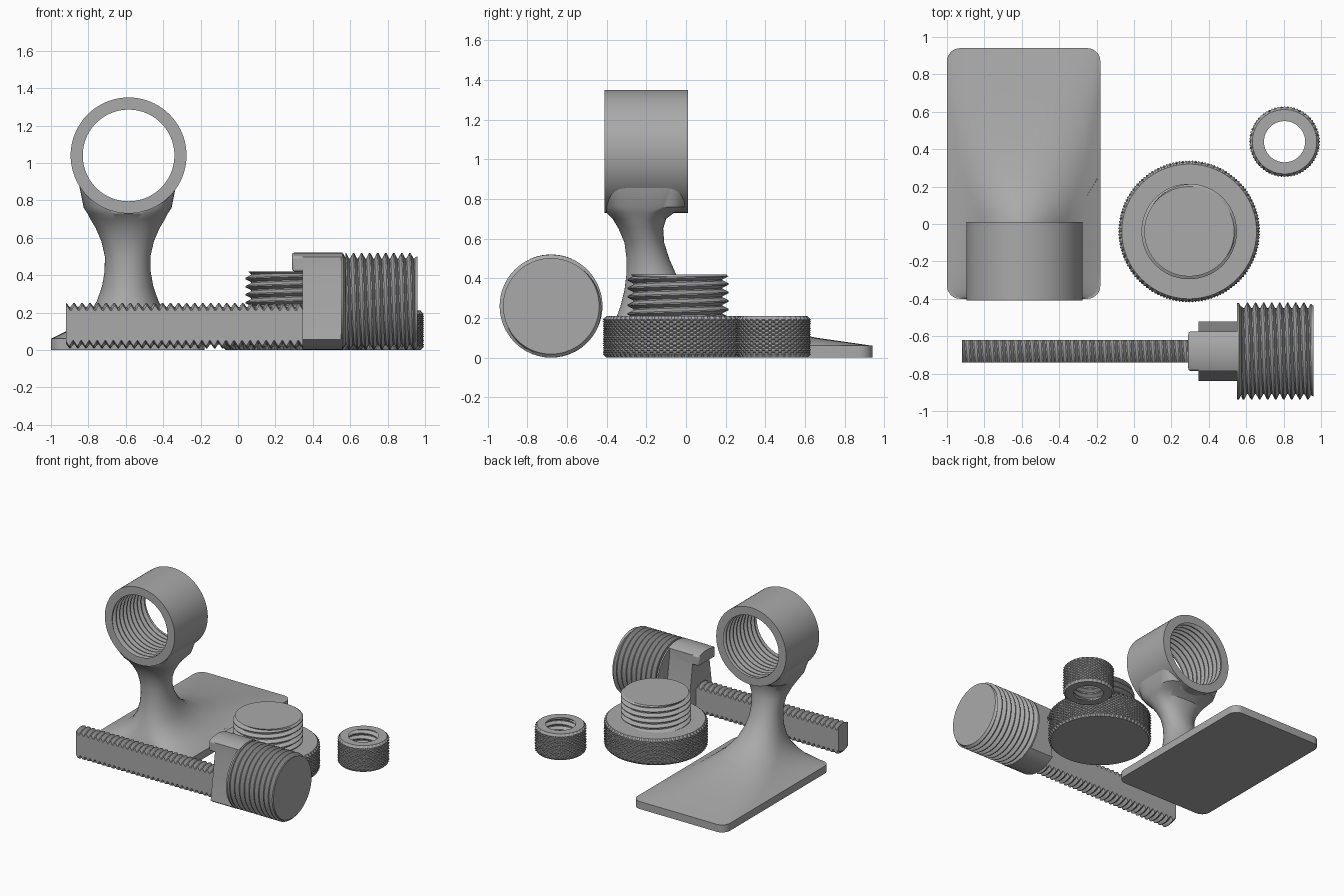
import bpy, bmesh
from math import pi, sin, cos, sqrt, copysign
from mathutils import Matrix, Vector

if "Cube" in bpy.data.objects:
    bpy.data.objects.remove(bpy.data.objects["Cube"])

grey = bpy.data.materials.new("plain grey")
grey.use_nodes = True
grey.diffuse_color = (0.4, 0.4, 0.4, 1)
grey.node_tree.nodes["Principled BSDF"].inputs["Base Color"].default_value = grey.diffuse_color


def finish(name, bm):
    bmesh.ops.recalc_face_normals(bm, faces=bm.faces)
    mesh = bpy.data.meshes.new(name)
    bm.to_mesh(mesh)
    bm.free()
    mesh.materials.append(grey)
    obj = bpy.data.objects.new(name, mesh)
    bpy.context.collection.objects.link(obj)
    bpy.ops.object.select_all(action="DESELECT")
    obj.select_set(True)
    bpy.context.view_layer.objects.active = obj
    bpy.ops.object.shade_smooth_by_angle(angle=0.5)
    return obj


def skin(rows, matrix=Matrix()):
    """Join rows of points with quads and weld the seams."""
    bm = bmesh.new()
    grid = [[bm.verts.new(p) for p in row] for row in rows]
    for low, high in zip(grid, grid[1:]):
        for i in range(len(low) - 1):
            bm.faces.new((low[i], low[i + 1], high[i + 1], high[i]))
    bmesh.ops.remove_doubles(bm, verts=bm.verts, dist=1e-5)
    bmesh.ops.dissolve_degenerate(bm, edges=bm.edges, dist=1e-5)
    bm.transform(matrix)
    return bm


def lathe(rows, sides, matrix):
    """Each row is a function of column and angle giving radius and height."""
    points = []
    for row in rows:
        line = []
        for i in range(sides + 1):
            r, z = row(i % sides if i == sides else i, 2 * pi * i / sides)
            line.append((r * cos(2 * pi * i / sides), r * sin(2 * pi * i / sides), z))
        points.append(line)
    return skin(points, matrix)


def ring(r, z):
    return lambda i, a: (r, z)


def thread(root, crest, z0, z1, pitch):
    def row(k):
        def at(i, a):
            z = min(max(z0 + pitch * (k + a / (2 * pi)), z0), z1)
            t = ((z - z0) / pitch - a / (2 * pi)) % 1
            h = (1 - abs(2 * t - 1) - 0.15) / 0.7
            return root + (crest - root) * min(max(h, 0), 1), z
        return at
    turns = int((z1 - z0) / pitch) + 2
    return [row(k + t) for k in range(-2, turns) for t in (0.075, 0.425, 0.575, 0.925)]


def knurl(radius, depth, z0, z1, count):
    def row(j):
        def at(i, a):
            h = min(2 - abs((i + j) % 4 - 2), 2 - abs((i - j) % 4 - 2))
            return radius - depth * (1 - h / 2), z0 + (z1 - z0) * j / count
        return at
    return [row(j) for j in range(count + 1)]


def prism(profile, x0, x1):
    """Extrude a closed (y, z) outline along x."""
    loop = profile + profile[:1]
    mid = (sum(p[0] for p in profile) / len(profile), sum(p[1] for p in profile) / len(profile))
    return skin([[(x, y, z) for y, z in line] for x, line in (
        (x0, [mid] * len(loop)), (x0, loop), (x1, loop), (x1, [mid] * len(loop)))])


def upright(x, y):
    return Matrix.Translation((x, y, 0))


def along_x(x, y, z):
    return Matrix.Translation((x, y, z)) @ Matrix.Rotation(pi / 2, 4, "Y")


# Stand: base plate with rounded corners
HOLD_X = -0.59
bm = bmesh.new()
bmesh.ops.create_cube(bm, size=1, matrix=Matrix.Translation((HOLD_X, 0.27, 0.03))
                      @ Matrix.Diagonal((0.82, 1.34, 0.06, 1)))
upright_edges = [e for e in bm.edges if abs(e.verts[0].co.z - e.verts[1].co.z) > 0.03]
bmesh.ops.bevel(bm, geom=upright_edges, offset=0.07, segments=8, profile=0.5, affect="EDGES")
finish("base_plate", bm)

# Stand: flared neck; height, half width, front, back, squareness
RING_Z = 1.04
sections = [(0.06, 0.41, -0.40, 0.94, 12), (0.10, 0.33, -0.39, 0.66, 4),
            (0.14, 0.27, -0.375, 0.45, 3), (0.19, 0.21, -0.355, 0.25, 2.4),
            (0.26, 0.165, -0.33, 0.10, 2.1), (0.34, 0.137, -0.31, 0.01, 2),
            (0.42, 0.123, -0.30, -0.05, 2), (0.50, 0.122, -0.30, -0.085, 2),
            (0.58, 0.14, -0.31, -0.11, 2), (0.65, 0.17, -0.34, -0.115, 2.2),
            (0.70, 0.20, -0.37, -0.10, 2.5), (0.73, 0.215, -0.40, -0.06, 3),
            (0.76, 0.235, -0.405, 0.0, 4), (0, 0.262, -0.405, 0.005, 6)]
rows = []
for z, half, front, back, square in sections:
    row = []
    for i in range(73):
        c, s = cos(2 * pi * i / 72), sin(2 * pi * i / 72)
        x = half * copysign(abs(c) ** (2 / square), c)
        y = (front + back) / 2 + (back - front) / 2 * copysign(abs(s) ** (2 / square), s)
        # the last section follows the curve of the collar wall
        row.append((HOLD_X + x, y, z or RING_Z - sqrt(0.30 ** 2 - x * x)))
    rows.append(row)
finish("flared_neck", skin(rows))

# Stand: collar with an inner thread
collar = [ring(0.31, 0), ring(0.31, 0.42), ring(0.245, 0.42)]
collar += thread(0.275, 0.245, 0.01, 0.41, 0.045)[::-1]
collar += [ring(0.245, 0), ring(0.31, 0)]
finish("threaded_collar", lathe(collar, 80, Matrix.Translation((-0.585, 0.01, RING_Z))
                                @ Matrix.Rotation(pi / 2, 4, "X")))

# Knurled cap with a threaded stud
cap = [ring(0, 0), ring(0.36, 0)] + knurl(0.38, 0.014, 0.018, 0.192, 32)
cap += [ring(0.36, 0.21), ring(0.225, 0.21)]
cap += thread(0.225, 0.255, 0.21, 0.41, 0.043) + [ring(0.24, 0.42), ring(0, 0.42)]
finish("knurled_cap", lathe(cap, 272, upright(0.295, -0.04)))

# Small knurled nut
nut = [ring(0.11, 0), ring(0.172, 0)] + knurl(0.19, 0.012, 0.018, 0.192, 32)
nut += [ring(0.172, 0.21), ring(0.11, 0.21)]
nut += thread(0.135, 0.11, 0.01, 0.2, 0.043)[::-1] + [ring(0.11, 0)]
finish("knurled_nut", lathe(nut, 136, upright(0.805, 0.44)))

# Bolt: threaded rod with two flattened sides
BOLT_Y = -0.68
rod = [ring(0, 0)] + thread(0.1, 0.121, 0, 1.3, 0.043) + [ring(0, 1.3)]
bm = lathe(rod, 64, along_x(-0.92, BOLT_Y, 0.13))
for side in (-1, 1):
    bmesh.ops.bisect_plane(bm, geom=bm.verts[:] + bm.edges[:] + bm.faces[:],
                           plane_co=(0, BOLT_Y + side * 0.06, 0),
                           plane_no=Vector((0, side, 0)), clear_outer=True)
    bmesh.ops.holes_fill(bm, edges=[e for e in bm.edges if e.is_boundary], sides=0)
finish("flattened_rod", bm)

# Bolt: tapered jaw block with a hooked lip
RADIUS = 0.26


def arc(half, steps=10):
    ys = [half * (2 * i / steps - 1) for i in range(steps + 1)]
    return [(y, sqrt(RADIUS ** 2 - y * y)) for y in ys]


top = [(BOLT_Y + y, RADIUS + z) for y, z in arc(0.105)]
bottom = [(BOLT_Y + y, RADIUS - z) for y, z in arc(0.16)]
shoulder = [(BOLT_Y + 0.105, 0.42)], [(BOLT_Y - 0.105, 0.42)]
finish("jaw_block", prism(top + shoulder[0] + bottom[::-1] + shoulder[1], 0.345, 0.56))
lip = finish("jaw_lip", prism(top + shoulder[0] + shoulder[1], 0.29, 0.50))
bevel = lip.modifiers.new("soft edges", "BEVEL")
bevel.width = 0.01
bevel.segments = 2

# Bolt: large threaded head
head = [ring(0, 0), ring(0.257, 0), ring(0.257, 0.012), ring(0.23, 0.025)]
head += thread(0.23, 0.259, 0.025, 0.395, 0.043) + [ring(0.242, 0.41), ring(0, 0.41)]
finish("threaded_head", lathe(head, 80, along_x(0.55, BOLT_Y, RADIUS)))
